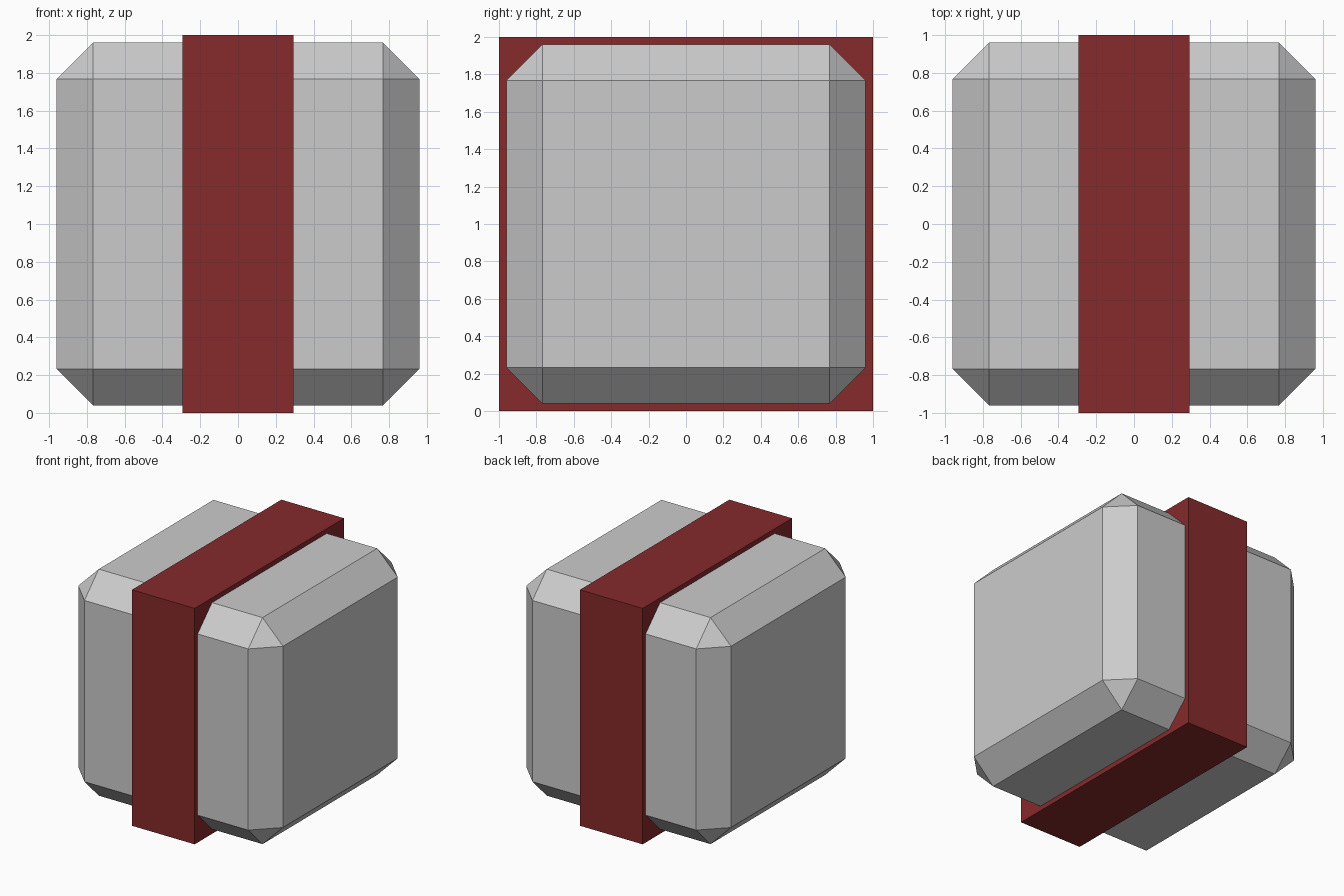
import bpy
import bmesh
from mathutils import Matrix

if "Cube" in bpy.data.objects:
    bpy.data.objects.remove(bpy.data.objects["Cube"])


def box(name, size, center, chamfer=0.0):
    """Box of the given size, optionally with flat chamfered edges."""
    bm = bmesh.new()
    bmesh.ops.create_cube(bm, size=1, matrix=Matrix.Diagonal((*size, 1)))
    if chamfer:
        bmesh.ops.bevel(bm, geom=bm.edges[:], offset=chamfer, offset_type='OFFSET',
                        segments=1, profile=0.5, affect='EDGES')
    mesh = bpy.data.meshes.new(name)
    bm.to_mesh(mesh)
    bm.free()
    obj = bpy.data.objects.new(name, mesh)
    obj.location = center
    bpy.context.collection.objects.link(obj)
    return obj


# Grey chamfered block
box("chamfered_block", (1.92, 1.92, 1.92), (0, 0, 1), chamfer=0.192)

# Dark red band around the middle
band = box("center_band", (0.588, 2, 2), (0, 0, 1))
red = bpy.data.materials.new("dark_red")
red.diffuse_color = (0.24, 0.023, 0.024, 1)
red.use_nodes = True
red.node_tree.nodes["Principled BSDF"].inputs["Base Color"].default_value = red.diffuse_color
band.data.materials.append(red)
